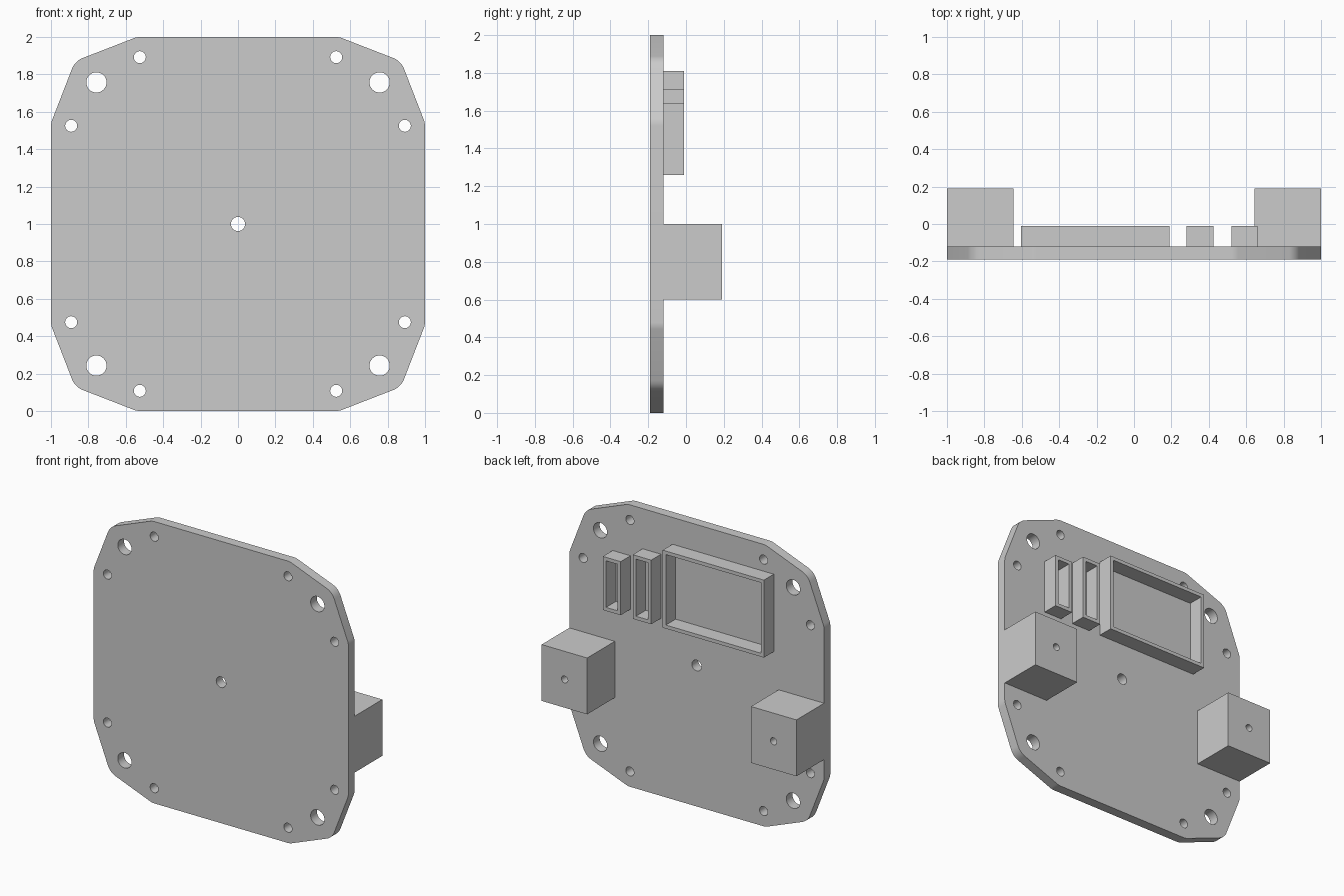
import bpy
import bmesh
import math
from mathutils import Matrix, Vector

cube = bpy.data.objects.get("Cube")
if cube:
    bpy.data.objects.remove(cube, do_unlink=True)

grey = bpy.data.materials.new("plain grey")
grey.use_nodes = True
color = (0.6, 0.6, 0.6, 1)
grey.diffuse_color = color
grey.node_tree.nodes["Principled BSDF"].inputs["Base Color"].default_value = color


def circle(x, z, r, n=32):
    return [(x + r * math.cos(2 * math.pi * i / n), z + r * math.sin(2 * math.pi * i / n))
            for i in range(n)]


def rect(x0, x1, z0, z1):
    return [(x0, z0), (x1, z0), (x1, z1), (x0, z1)]


def fillet(points, radius, steps=6):
    """Replace each corner of a convex counter-clockwise outline by an arc."""
    result = []
    for i, p in enumerate(points):
        p = Vector(p)
        a = (Vector(points[i - 1]) - p).normalized()
        b = (Vector(points[(i + 1) % len(points)]) - p).normalized()
        half = a.angle(b) / 2
        centre = p + (a + b).normalized() * radius / math.sin(half)
        start = p + a * radius / math.tan(half) - centre
        turn = math.pi - 2 * half
        for s in range(steps + 1):
            result.append(tuple(centre + Matrix.Rotation(turn * s / steps, 2) @ start))
    return result


def extrude_loops(name, loops, y0, y1):
    """Extrude an outline with holes (x, z loops) between two depths."""
    curve = bpy.data.curves.new(name, 'CURVE')
    curve.dimensions = '2D'
    curve.fill_mode = 'BOTH'
    curve.extrude = (y1 - y0) / 2
    for loop in loops:
        spline = curve.splines.new('POLY')
        spline.points.add(len(loop) - 1)
        for point, (x, z) in zip(spline.points, loop):
            point.co = (x, z, 0, 1)
        spline.use_cyclic_u = True
    temp = bpy.data.objects.new(name + " profile", curve)
    bpy.context.collection.objects.link(temp)
    deps = bpy.context.evaluated_depsgraph_get()
    mesh = bpy.data.meshes.new_from_object(temp.evaluated_get(deps))
    bpy.data.objects.remove(temp, do_unlink=True)
    bpy.data.curves.remove(curve)

    # Stand the profile upright and weld caps to walls
    mesh.transform(Matrix.Translation((0, (y0 + y1) / 2, 0)) @ Matrix.Rotation(math.pi / 2, 4, 'X'))
    bm = bmesh.new()
    bm.from_mesh(mesh)
    bmesh.ops.remove_doubles(bm, verts=bm.verts, dist=1e-5)
    bmesh.ops.recalc_face_normals(bm, faces=bm.faces)
    bm.to_mesh(mesh)
    bm.free()
    mesh.name = name
    mesh.materials.clear()
    mesh.materials.append(grey)
    obj = bpy.data.objects.new(name, mesh)
    bpy.context.collection.objects.link(obj)
    bpy.ops.object.select_all(action='DESELECT')
    obj.select_set(True)
    bpy.context.view_layer.objects.active = obj
    bpy.ops.object.shade_smooth_by_angle()
    return obj


FRONT, FACE, RIM, BACK = -0.19, -0.12, -0.01, 0.19

# Base plate: chamfered square with rounded corners and drilled holes
side, corner = 0.54, 0.8715
quarter = [(1, -side), (1, side), (corner, corner)]
outline = []
for k in range(4):
    turn = Matrix.Rotation(k * math.pi / 2, 2)
    outline += [tuple(turn @ Vector(p) + Vector((0, 1))) for p in quarter]
loops = [fillet(outline, 0.104), circle(0, 1, 0.038)]
for sx in (-1, 1):
    for sz in (-1, 1):
        loops += [circle(sx * 0.525, 1 + sz * 0.892, 0.032),
                  circle(sx * 0.892, 1 + sz * 0.525, 0.032),
                  circle(sx * 0.757, 1 + sz * 0.757, 0.054)]
extrude_loops("base_plate", loops, FRONT, FACE)

# Side blocks with a bored hole in the back face
for name, s in (("left_block", 1), ("right_block", -1)):
    x0, x1 = sorted((s * 0.643, s * 1.0))
    extrude_loops(name, [rect(x0, x1, 0.6, 1.0), circle(s * 0.82, 0.8, 0.025)], FACE, BACK)

# Open rectangular frames on the back face
wall, bottom = 0.025, 1.26
for name, x0, x1, top in (("large_frame", -0.605, 0.19, 1.81),
                          ("middle_frame", 0.28, 0.425, 1.715),
                          ("small_frame", 0.52, 0.66, 1.64)):
    extrude_loops(name, [rect(x0, x1, bottom, top),
                         rect(x0 + wall, x1 - wall, bottom + wall, top - wall)], FACE, RIM)
